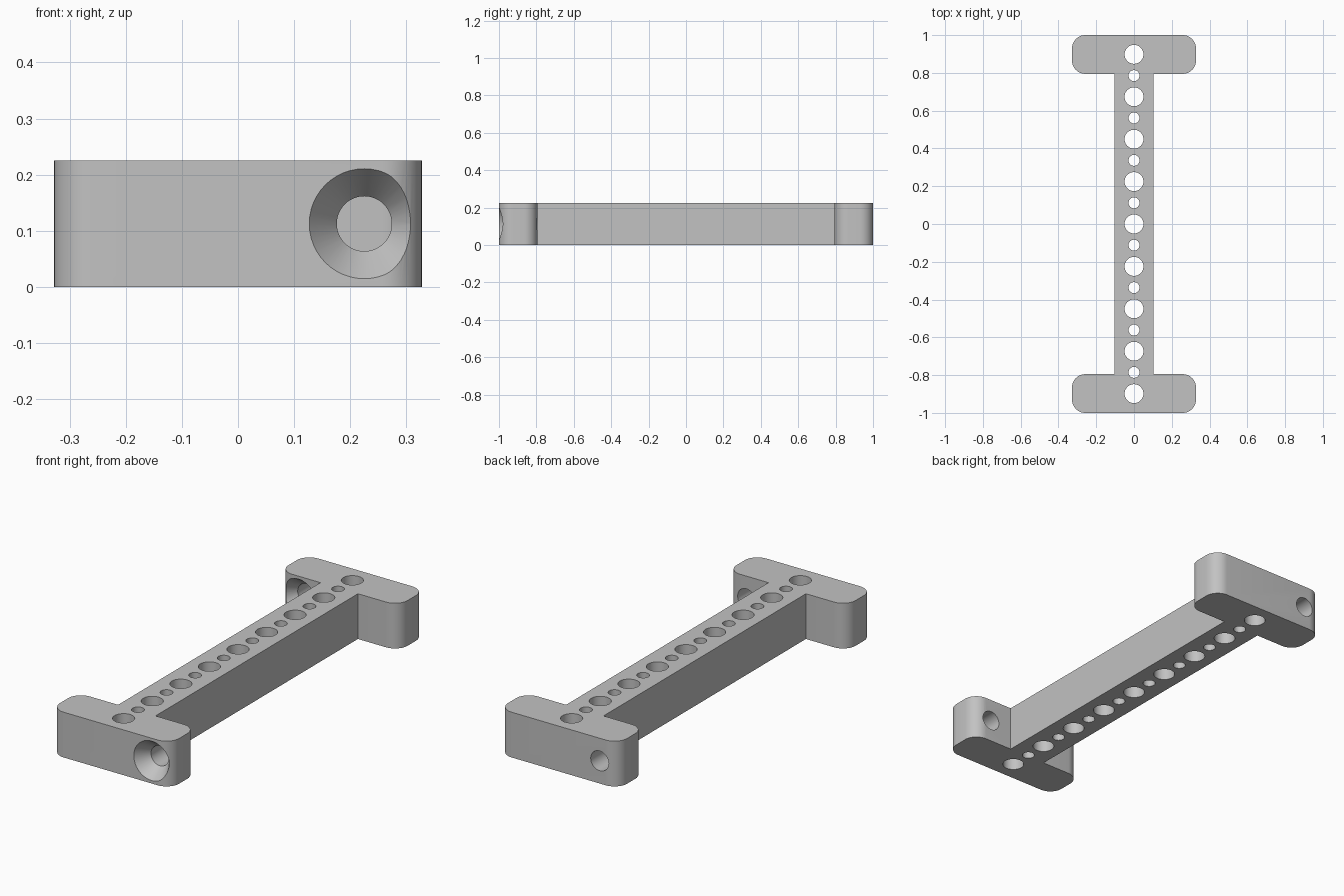
import bpy, bmesh, math
from mathutils import Matrix, Vector

cube = bpy.data.objects.get("Cube")
if cube:
    bpy.data.objects.remove(cube, do_unlink=True)

HEIGHT = 0.225
HALF_W, HALF_L = 0.328, 1.0      # end plate half width, overall half length
INNER = 0.795                    # inner face of the end plates
BAR = 0.103                      # half width of the bar
FILLET = 0.07
PITCH = 0.2245                   # spacing of the large holes
BIG_R, SMALL_R = 0.05, 0.029
SCREW_X, SCREW_R, HEAD_R, SINK = 0.225, 0.049, 0.098, 0.065

grey = bpy.data.materials.new("plain grey")
grey.use_nodes = True
colour = (0.54, 0.54, 0.54, 1)
grey.diffuse_color = colour
grey.node_tree.nodes["Principled BSDF"].inputs["Base Color"].default_value = colour


def make_object(name, bm):
    bmesh.ops.recalc_face_normals(bm, faces=bm.faces)
    mesh = bpy.data.meshes.new(name)
    bm.to_mesh(mesh)
    bm.free()
    mesh.materials.append(grey)
    obj = bpy.data.objects.new(name, mesh)
    bpy.context.collection.objects.link(obj)
    return obj


def arc(cx, cy, start):
    """Quarter-circle corner, counter-clockwise from a start angle."""
    steps = 10
    angles = [math.radians(start + 90 * i / steps) for i in range(steps + 1)]
    return [(cx + FILLET * math.cos(a), cy + FILLET * math.sin(a)) for a in angles]


def add_revolved(bm, profile, matrix, sides=48):
    """Closed solid of revolution from (radius, height) pairs."""
    rings = []
    for r, h in profile:
        rings.append([bm.verts.new(matrix @ Vector((
            r * math.cos(math.tau * i / sides), r * math.sin(math.tau * i / sides), h)))
            for i in range(sides)])
    for low, high in zip(rings, rings[1:]):
        for i in range(sides):
            j = (i + 1) % sides
            bm.faces.new((low[i], low[j], high[j], high[i]))
    bm.faces.new(rings[0])
    bm.faces.new(rings[-1])


# Body: half of the outline, then the same half turned by 180 degrees
half = [(BAR, INNER)]
half += arc(HALF_W - FILLET, INNER + FILLET, -90)
half += arc(HALF_W - FILLET, HALF_L - FILLET, 0)
half += arc(-HALF_W + FILLET, HALF_L - FILLET, 90)
half += arc(-HALF_W + FILLET, INNER + FILLET, 180)
half.append((-BAR, INNER))
outline = half + [(-x, -y) for x, y in half]

bm = bmesh.new()
base = bm.faces.new([bm.verts.new((x, y, 0)) for x, y in outline])
top = bmesh.ops.extrude_face_region(bm, geom=[base])
bmesh.ops.translate(bm, vec=(0, 0, HEIGHT),
                    verts=[v for v in top["geom"] if isinstance(v, bmesh.types.BMVert)])
body = make_object("perforated_bracket", bm)

# Cutters: alternating large and small holes down the bar
bm = bmesh.new()
for i in range(-8, 9):
    radius = BIG_R if i % 2 == 0 else SMALL_R
    add_revolved(bm, [(radius, -0.1), (radius, HEIGHT + 0.1)],
                 Matrix.Translation((0, i * PITCH / 2, 0)))

# Countersunk screw holes through the end plates, heads towards the front
to_back = Matrix.Rotation(-math.pi / 2, 4, "X")
slope = (HEAD_R - SCREW_R) / SINK
lead = 0.01
for x, face_y in ((SCREW_X, -HALF_L), (-SCREW_X, INNER)):
    add_revolved(bm, [(HEAD_R + slope * lead, -lead), (SCREW_R, SINK), (SCREW_R, 0.3)],
                 Matrix.Translation((x, face_y, HEIGHT / 2)) @ to_back)
cutter = make_object("hole_cutter", bm)
cutter.hide_render = True

# Cut the holes and drop the helper
mod = body.modifiers.new("holes", "BOOLEAN")
mod.operation = "DIFFERENCE"
mod.solver = "EXACT"
mod.object = cutter
for obj in bpy.context.selected_objects:
    obj.select_set(False)
body.select_set(True)
bpy.context.view_layer.objects.active = body
bpy.ops.object.modifier_apply(modifier=mod.name)
bpy.data.objects.remove(cutter, do_unlink=True)
bpy.ops.object.shade_smooth_by_angle(angle=math.radians(30))
